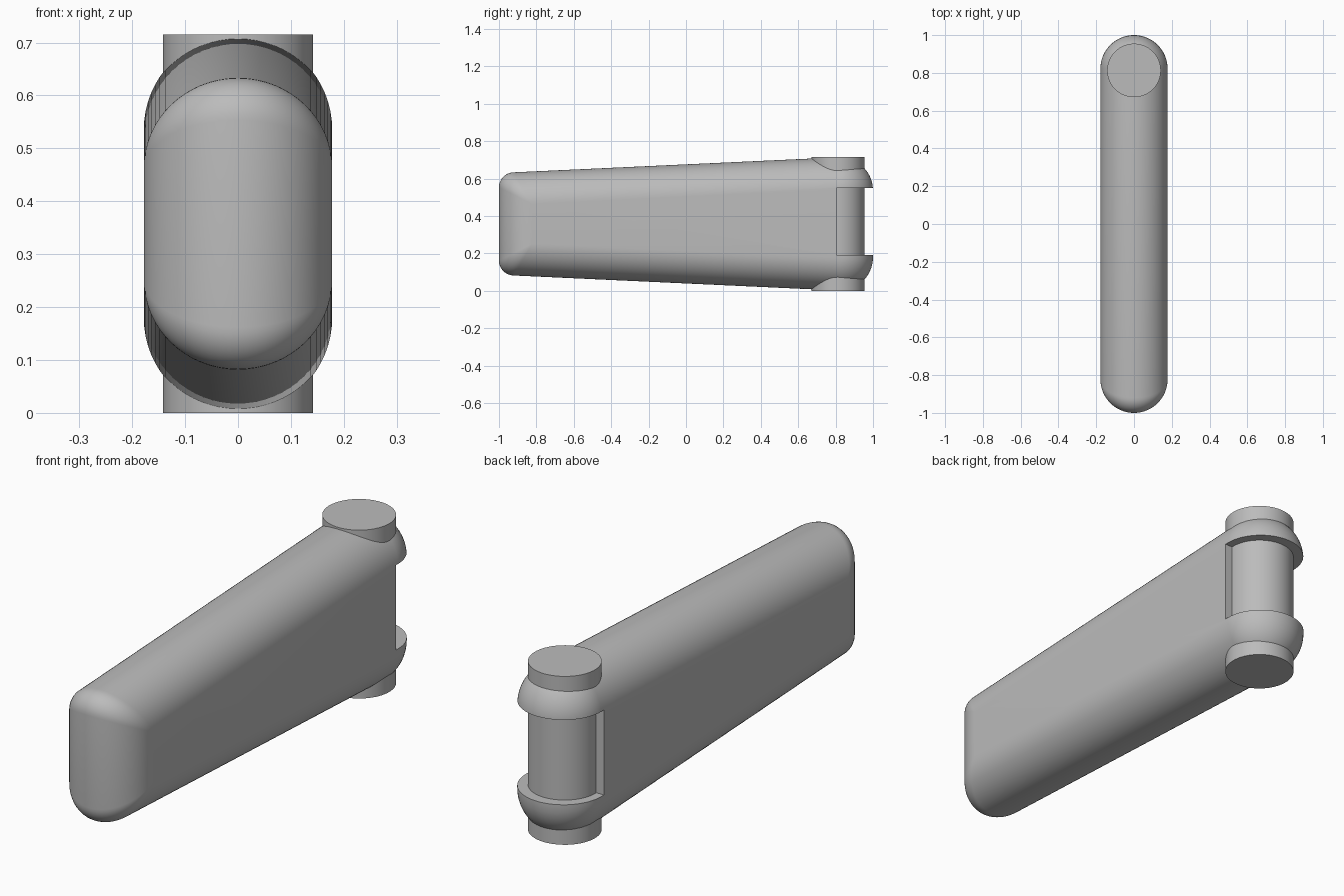
import bpy, bmesh
from math import sin, cos, pi

default = bpy.data.objects.get("Cube")
if default:
    bpy.data.objects.remove(default, do_unlink=True)

R = 0.178        # half width and rounding radius of the arm
END = 0.822      # distance of the rounded end centres from the middle
MID = 0.3575     # height of the symmetry plane

grey = bpy.data.materials.new("plain grey")
grey.use_nodes = True
colour = (0.5, 0.5, 0.5, 1)
grey.diffuse_color = colour
grey.node_tree.nodes["Principled BSDF"].inputs["Base Color"].default_value = colour


def smooth(obj, angle=0.6):
    bpy.ops.object.select_all(action="DESELECT")
    obj.select_set(True)
    bpy.context.view_layer.objects.active = obj
    bpy.ops.object.shade_smooth_by_angle(angle=angle)


def spine(y):
    """Height of the rounding centre above the middle, growing to the back."""
    return 0.1785 + 0.0443 * (y - END)


def side_outline(h, steps=10):
    """Upright slice of the arm where the rounding has height h."""
    fillet = 0.45 * h
    angles = [i * pi / 2 / steps for i in range(steps + 1)]
    front = [(-END - h + fillet * (1 - cos(a)),
              spine(-END - h) + h - fillet * (1 - sin(a))) for a in angles]
    back = [(END + h * sin(a), spine(END) + h * cos(a)) for a in angles]
    upper = front + back
    return upper + [(y, -z) for y, z in reversed(upper)]


# Tapered arm, swept across its width slice by slice
bm = bmesh.new()
slices = 32
rings = []
for i in range(slices + 1):
    t = pi * (i / slices - 0.5)
    rings.append([bm.verts.new((R * sin(t), y, MID + z))
                  for y, z in side_outline(max(R * cos(t), 0.0005))])
for a, b in zip(rings, rings[1:]):
    for j in range(len(a)):
        k = (j + 1) % len(a)
        bm.faces.new((a[j], a[k], b[k], b[j]))
bm.faces.new(rings[0])
bm.faces.new(rings[-1])
bmesh.ops.remove_doubles(bm, verts=bm.verts, dist=0.002)
bmesh.ops.recalc_face_normals(bm, faces=bm.faces)
mesh = bpy.data.meshes.new("arm")
bm.to_mesh(mesh)
bm.free()
mesh.materials.append(grey)
arm = bpy.data.objects.new("arm", mesh)
bpy.context.collection.objects.link(arm)

# Slot at the back that bares the pin
bpy.ops.mesh.primitive_cube_add(size=1, location=(0, 1.005, 0.37))
cutter = bpy.context.object
cutter.name = "slot_cutter"
cutter.scale = (1, 0.4, 0.36)
cutter.data.materials.append(grey)
cutter.hide_render = True
cut = arm.modifiers.new("slot", "BOOLEAN")
cut.operation = "DIFFERENCE"
cut.solver = "EXACT"
cut.object = cutter
bpy.context.view_layer.objects.active = arm
bpy.ops.object.modifier_apply(modifier=cut.name)
bpy.data.objects.remove(cutter, do_unlink=True)
smooth(arm)

# Upright hinge pin
bpy.ops.mesh.primitive_cylinder_add(vertices=64, radius=0.142, depth=0.715,
                                    location=(0, 0.813, MID))
pin = bpy.context.object
pin.name = "hinge_pin"
pin.data.materials.append(grey)
smooth(pin)
